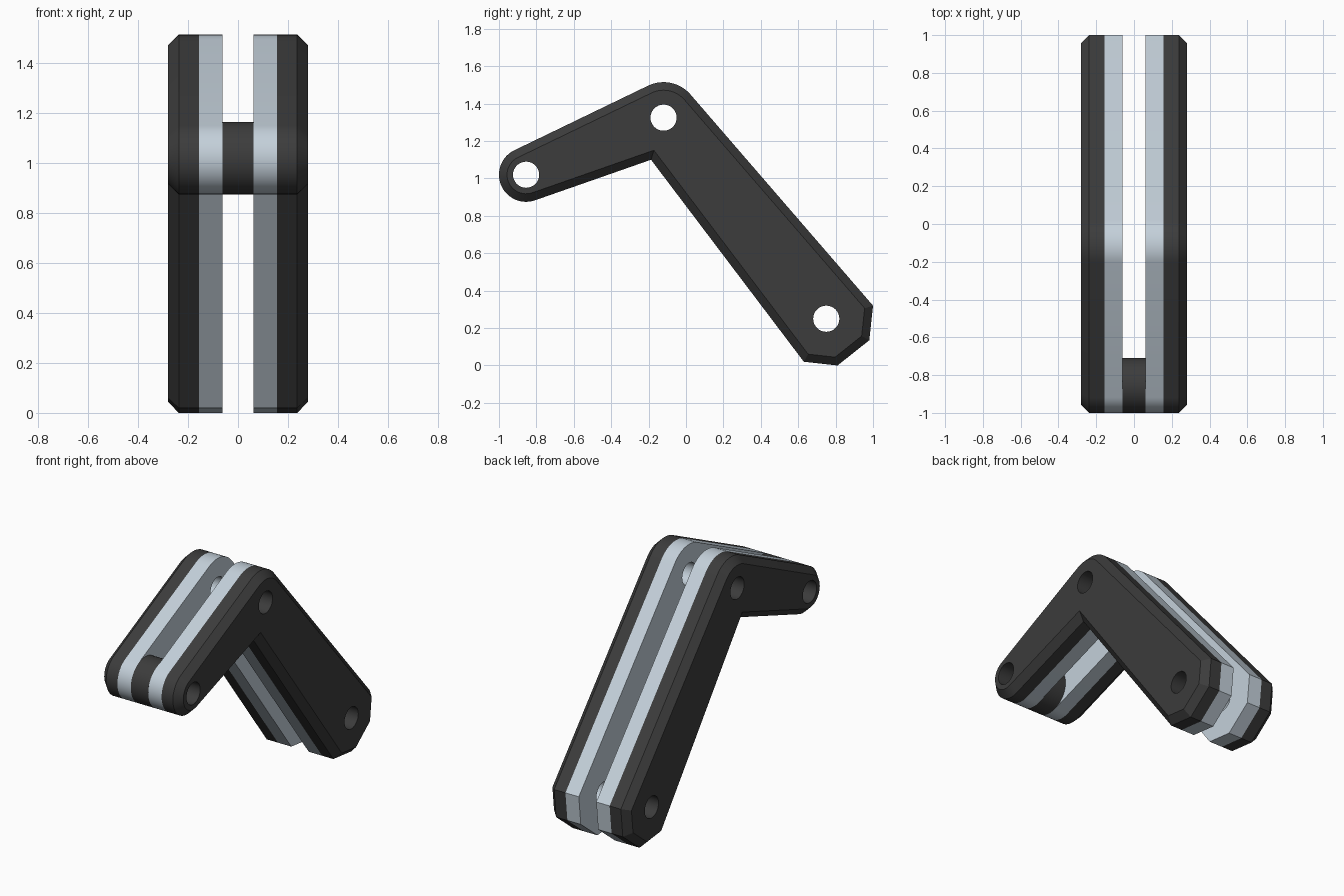
import bpy, bmesh, math
from mathutils import Vector

if "Cube" in bpy.data.objects:
    bpy.data.objects.remove(bpy.data.objects["Cube"])


def material(name, rgb):
    m = bpy.data.materials.new(name)
    m.diffuse_color = (*rgb, 1)
    m.use_nodes = True
    m.node_tree.nodes["Principled BSDF"].inputs["Base Color"].default_value = m.diffuse_color
    return m


DARK = material("dark_rubber", (0.045, 0.045, 0.045))
STEEL = material("light_steel", (0.55, 0.63, 0.70))

TIP, ELBOW, FOOT = (-0.855, 1.02), (-0.12, 1.325), (0.75, 0.25)
HOLE_R = 0.07


def arc(centre, r, a0, a1, n):
    angles = [math.radians(a0 + (a1 - a0) * i / n) for i in range(n + 1)]
    return [(centre[0] + r * math.cos(a), centre[1] + r * math.sin(a)) for a in angles]


# Bent arm outline in the YZ plane: round tip, round elbow, faceted foot
OUTLINE = (arc(TIP, 0.145, 289.5, 115.7, 24)
           + arc(ELBOW, 0.19, 115.7, 40.8, 12)
           + [(1.0, 0.32), (0.98, 0.135), (0.81, 0.0), (0.63, 0.02), (-0.187, 1.10)])


def inset(points, d):
    """Move every side of a clockwise outline inwards by d, with mitred corners."""
    pts = [Vector(p) for p in points]
    out = []
    for i, p in enumerate(pts):
        a = (p - pts[i - 1]).normalized()
        b = (pts[(i + 1) % len(pts)] - p).normalized()
        na, nb = Vector((a.y, -a.x)), Vector((b.y, -b.x))
        out.append(p + (na + nb) * d / (1 + na.dot(nb)))
    return out


def loft(name, rings, mat):
    """Closed solid through outlines given as (x, points)."""
    bm = bmesh.new()
    loops = [[bm.verts.new((x, p[0], p[1])) for p in pts] for x, pts in rings]
    for lo, hi in zip(loops, loops[1:]):
        for i in range(len(lo)):
            bm.faces.new((lo[i - 1], lo[i], hi[i], hi[i - 1]))
    bm.faces.new(loops[0])
    bm.faces.new(loops[-1][::-1])
    bmesh.ops.recalc_face_normals(bm, faces=bm.faces)
    mesh = bpy.data.meshes.new(name)
    bm.to_mesh(mesh)
    bm.free()
    ob = bpy.data.objects.new(name, mesh)
    bpy.context.collection.objects.link(ob)
    if mat:
        mesh.materials.append(mat)
    return ob


def finish(ob, holes, mirror):
    """Drill the pin holes, mirror to the other side and smooth the round parts."""
    bpy.ops.object.select_all(action='DESELECT')
    bpy.context.view_layer.objects.active = ob
    ob.select_set(True)
    for c in holes:
        ring = arc(c, HOLE_R, 360, 0, 32)[:-1]
        cutter = loft("hole_cutter", [(-0.5, ring), (0.5, ring)], None)
        mod = ob.modifiers.new("hole", 'BOOLEAN')
        mod.object, mod.operation, mod.solver = cutter, 'DIFFERENCE', 'EXACT'
        bpy.ops.object.modifier_apply(modifier=mod.name)
        bpy.data.objects.remove(cutter)
    if mirror:
        mod = ob.modifiers.new("mirror", 'MIRROR')
        mod.use_mirror_merge = False
        bpy.ops.object.modifier_apply(modifier=mod.name)
    bpy.ops.object.shade_smooth_by_angle(angle=math.radians(25))


# Light inner plates
finish(loft("inner_plates", [(0.062, OUTLINE), (0.157, OUTLINE)], STEEL),
       (TIP, ELBOW, FOOT), True)

# Dark outer plates with a chamfered outer rim
finish(loft("outer_plates",
            [(0.157, OUTLINE), (0.237, OUTLINE), (0.281, inset(OUTLINE, 0.043))], DARK),
       (TIP, ELBOW, FOOT), True)

# Round spacer between the plates at the tip
disc = arc(TIP, 0.145, 360, 0, 48)[:-1]
finish(loft("tip_spacer", [(-0.062, disc), (0.062, disc)], DARK), (TIP,), False)
